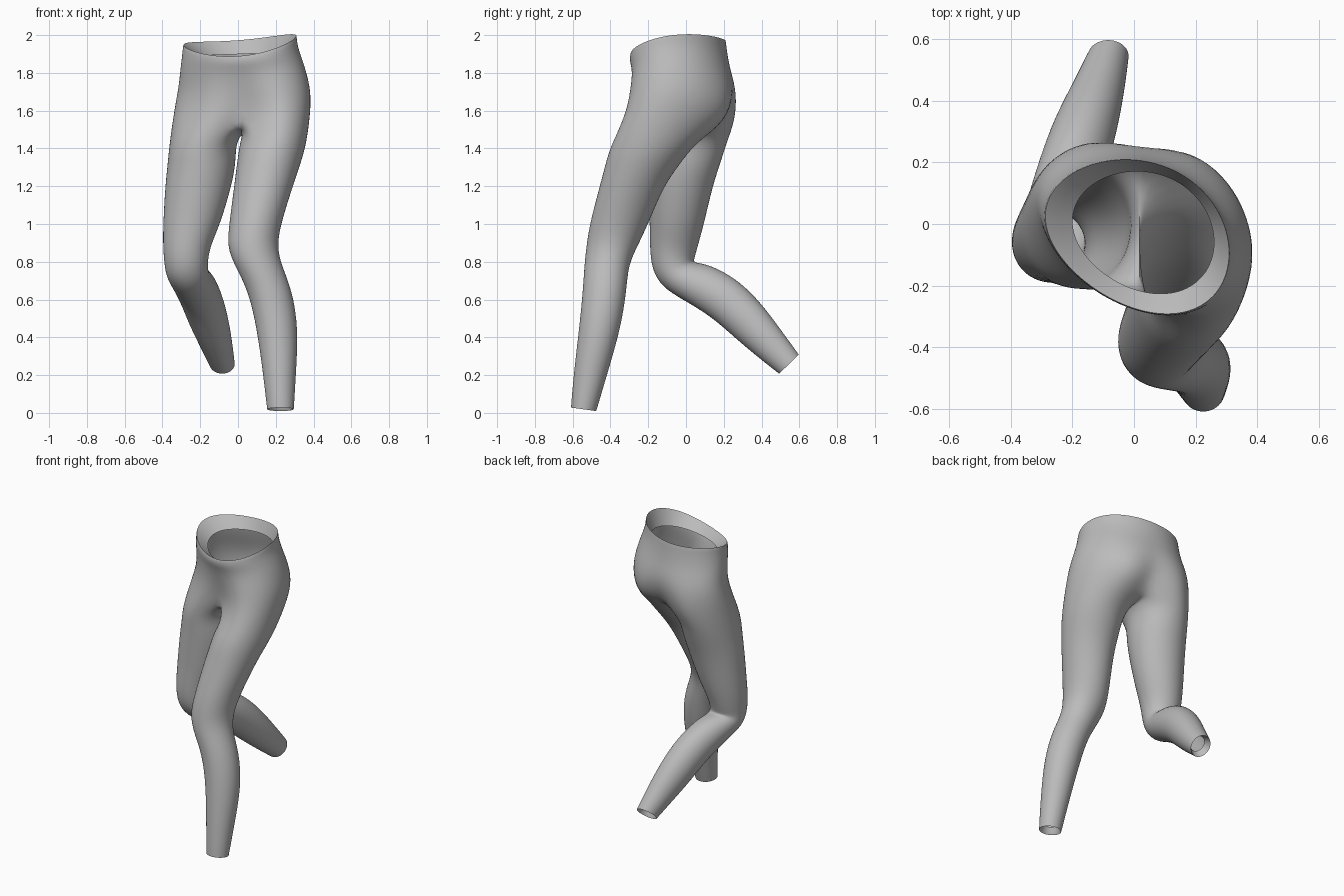
import bpy, bmesh, math
from mathutils import Vector

if "Cube" in bpy.data.objects:
    bpy.data.objects.remove(bpy.data.objects["Cube"], do_unlink=True)

bm = bmesh.new()
crease = bm.edges.layers.float.new("crease_edge")
HIP_SIDES = 24
LEG_SIDES = 18


def hip_ring(cx, cy, hx, hy, z, left, back, sides, twist, front_dent, back_dent):
    """Sheared oval around the hips; its height varies around the loop."""
    ring = []
    for j in range(HIP_SIDES):
        a = 2 * math.pi * j / HIP_SIDES - math.pi / 2
        c, s = math.cos(a), math.sin(a)
        dent = (front_dent if s < 0 else back_dent) * math.exp(-(c / 0.3) ** 2)
        x = hx * c * 1.01
        y = cy + hy * s * 1.01 * (1 - dent) + twist * (1 - 0.5 * s) * x
        ring.append(bm.verts.new((cx + x, y, z + left * c + back * s + sides * c * c)))
    return ring


def leg_ring(side, centre, hx, depth, pitch):
    """Oval across a leg, starting at its inner front and passing the outside."""
    p = math.radians(pitch)
    back = Vector((0, math.cos(p), math.sin(p)))
    out = Vector((side, 0, 0))
    ring = []
    for i in range(LEG_SIDES):
        a = 2 * math.pi * (i - 6) / LEG_SIDES
        offset = out * hx * math.cos(a) + back * depth * math.sin(a)
        ring.append(bm.verts.new(Vector(centre) + offset * 1.02))
    return ring


def bridge(a, b):
    for i in range(len(a)):
        k = (i + 1) % len(a)
        bm.faces.new((a[i], a[k], b[k], b[i]))


def sharpen(ring):
    for i, v in enumerate(ring):
        bm.edges.get((v, ring[i - 1]))[crease] = 0.9


# Hips: inner waist hem, rim, then down to the leg line
hips = [hip_ring(*r) for r in (
    (0.03, -0.025, 0.23, 0.195, 1.87, 0.01, 0.03, 0.02, -0.15, 0, 0),
    (0.01, -0.035, 0.3, 0.243, 1.933, 0.025, 0.043, 0.043, -0.2, 0, 0),
    (0.01, -0.035, 0.305, 0.25, 1.885, 0.02, 0.03, 0.035, -0.2, 0, 0),
    (0.02, -0.018, 0.325, 0.253, 1.81, 0.02, 0.01, 0.03, -0.19, 0.04, 0.02),
    (0.03, 0, 0.345, 0.285, 1.69, 0.02, 0, 0.05, -0.22, 0.18, 0.08),
    (0.028, -0.01, 0.363, 0.3, 1.545, 0.015, -0.015, 0.09, -0.22, 0.36, 0.36),
)]
for upper, lower in zip(hips, hips[1:]):
    bridge(upper, lower)
sharpen(hips[1])

# Crotch seam from back to front
base = hips[-1]
half = HIP_SIDES // 2
seam = []
for i in range(1, 6):
    t = i / 6
    p = base[half].co.lerp(base[0].co, t)
    p.z -= 0.06 * math.sin(math.pi * t)
    seam.append(bm.verts.new(p))


def build_leg(side, rows):
    """Loft one leg from the hip line to a hem folded inside."""
    order = range(half + 1) if side > 0 else [-j for j in range(half + 1)]
    ring = [base[j] for j in order] + seam
    for x, y, z, hx, depth, pitch in rows:
        lower = leg_ring(side, (x, y, z), hx, depth, pitch)
        bridge(ring, lower)
        ring = lower
    sharpen(ring)
    p = math.radians(pitch)
    up = Vector((0, -math.sin(p), math.cos(p))) * 0.05
    hem = leg_ring(side, Vector((x, y, z)) + up, hx * 0.7, depth * 0.7, pitch)
    bridge(ring, hem)


# Left leg, reaching forward: x, y, z, half width, half depth, pitch
build_leg(1, (
    (0.187, -0.172, 1.43, 0.177, 0.222, 0),
    (0.163, -0.228, 1.32, 0.168, 0.197, 0),
    (0.135, -0.288, 1.2, 0.155, 0.168, 0),
    (0.09, -0.355, 1.0, 0.136, 0.155, 0),
    (0.074, -0.393, 0.88, 0.132, 0.134, 0),
    (0.107, -0.422, 0.78, 0.124, 0.116, 0),
    (0.17, -0.43, 0.65, 0.116, 0.115, 0),
    (0.21, -0.455, 0.45, 0.11, 0.11, 0),
    (0.22, -0.507, 0.2, 0.086, 0.088, 0),
    (0.225, -0.543, 0.014, 0.07, 0.067, -8),
))

# Right leg, bent back at the knee
build_leg(-1, (
    (-0.187, 0.002, 1.43, 0.175, 0.213, 0),
    (-0.192, -0.012, 1.32, 0.18, 0.193, 0),
    (-0.21, -0.03, 1.2, 0.175, 0.17, 0),
    (-0.245, -0.048, 1.0, 0.151, 0.143, 0),
    (-0.273, -0.065, 0.88, 0.124, 0.126, 0),
    (-0.276, -0.07, 0.785, 0.113, 0.115, 13),
    (-0.268, -0.043, 0.73, 0.112, 0.105, 38),
    (-0.238, 0.05, 0.695, 0.115, 0.117, 52),
    (-0.195, 0.203, 0.61, 0.112, 0.12, 53),
    (-0.155, 0.33, 0.488, 0.105, 0.115, 53),
    (-0.115, 0.443, 0.366, 0.085, 0.094, 51),
    (-0.083, 0.548, 0.255, 0.066, 0.072, 44),
))

bmesh.ops.recalc_face_normals(bm, faces=bm.faces[:])
mesh = bpy.data.meshes.new("leggings")
bm.to_mesh(mesh)
bm.free()
leggings = bpy.data.objects.new("leggings", mesh)
bpy.context.collection.objects.link(leggings)

# Plain grey cloth
grey = bpy.data.materials.new("grey_cloth")
grey.use_nodes = True
colour = (0.5, 0.5, 0.5, 1)
grey.diffuse_color = colour
grey.node_tree.nodes["Principled BSDF"].inputs["Base Color"].default_value = colour
mesh.materials.append(grey)

# Smooth surface with crisp hems
smooth = leggings.modifiers.new("smooth_cloth", "SUBSURF")
smooth.levels = smooth.render_levels = 2
bpy.context.view_layer.objects.active = leggings
leggings.select_set(True)
bpy.ops.object.modifier_apply(modifier=smooth.name)
bpy.ops.object.shade_smooth_by_angle(angle=math.radians(50))
